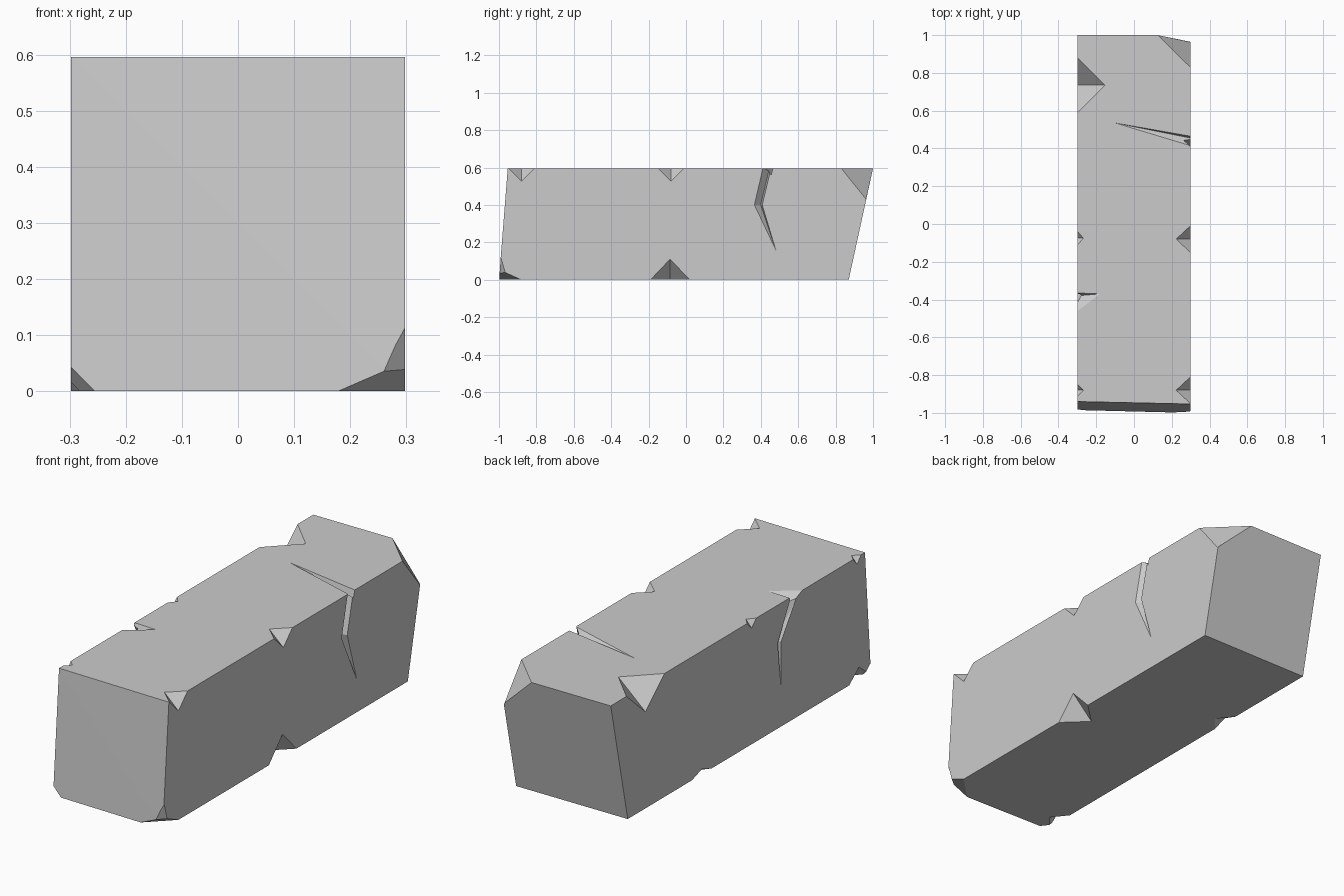
import bpy, bmesh
from mathutils import Vector

cube = bpy.data.objects.get("Cube")
if cube:
    bpy.data.objects.remove(cube, do_unlink=True)

stone = bpy.data.materials.new("light grey stone")
stone.use_nodes = True
GREY = (0.6, 0.6, 0.6, 1)
stone.diffuse_color = GREY
stone.node_tree.nodes["Principled BSDF"].inputs["Base Color"].default_value = GREY
W, H = 0.298, 0.596


def hull(name, points):
    """Convex solid around the given points."""
    bm = bmesh.new()
    for p in points:
        bm.verts.new(p)
    res = bmesh.ops.convex_hull(bm, input=bm.verts)
    loose = [v for v in bm.verts if not v.link_faces]
    bmesh.ops.delete(bm, geom=loose, context='VERTS')
    bmesh.ops.recalc_face_normals(bm, faces=bm.faces)
    mesh = bpy.data.meshes.new(name)
    bm.to_mesh(mesh)
    bm.free()
    obj = bpy.data.objects.new(name, mesh)
    bpy.context.collection.objects.link(obj)
    return obj


def carve(points):
    """Cut a convex solid out of the block."""
    cutter = hull("chip_cutter", points)
    cutter.hide_render = True
    bpy.context.view_layer.objects.active = block
    mod = block.modifiers.new("chip", 'BOOLEAN')
    mod.operation, mod.solver, mod.object = 'DIFFERENCE', 'EXACT', cutter
    bpy.ops.object.modifier_apply(modifier=mod.name)
    bpy.data.objects.remove(cutter, do_unlink=True)


def chip(corner, *points):
    """Chip reaching the given surface points, open to the outside at corner."""
    c = Vector(corner)
    pts = [Vector(p) for p in points]
    outside = c * 2 - sum(pts, Vector()) / len(pts)
    carve(pts + [c, outside])


def edge_chip(side, z, y0, y1, inset, rise):
    """Notch on a long edge: inset across the block, rise down or up the side."""
    x, mid = side * W, (y0 + y1) / 2
    dz = rise if z == 0 else -rise
    chip((x, mid, z), (x, y0, z), (x, y1, z),
         (x - side * inset, mid, z), (x, mid, z + dz))


def crack(side, path, depth=0.035):
    """V groove down a side wall; path holds y, z and half width."""
    def ring(y, z, w):
        if w == 0:
            return [(side * W, y, z)]
        return [(side * (W + 0.01), y - w, z), (side * (W + 0.01), y + w, z),
                (side * (W - depth), y + w * 0.6, z)]
    for a, b in zip(path, path[1:]):
        carve(ring(*a) + ring(*b))


# Block with sloping ends
block = hull("stone_block", [
    (-W, -0.985, 0), (W, -1, 0), (-W, -0.94, H), (W, -0.953, H),
    (-W, 0.87, 0), (W, 0.87, 0), (-W, 1, H), (W, 1, H)])
block.data.materials.append(stone)

# Notches along the long edges
for spec in [
    (1, H, -0.95, -0.81, 0.075, 0.07),
    (1, H, -0.15, -0.01, 0.075, 0.07),
    (1, 0, -0.19, 0.02, 0.11, 0.11),
    (-1, H, 0.59, 0.88, 0.145, 0.13),
    (-1, H, -0.11, -0.04, 0.03, 0.035),
    (-1, H, -0.91, -0.85, 0.03, 0.035),
    (-1, 0, 0.23, 0.38, 0.06, 0.025),
    (-1, 0, -0.97, -0.82, 0.06, 0.06),
]:
    edge_chip(*spec)

# Broken corners
chip((W, 1, H), (0.125, 1, H), (W, 0.83, H), (W, 0.963, 0.43))
chip((W, -1, 0), (0.175, -1, 0), (W, -0.88, 0), (W, -0.996, 0.052))
chip((W, -1, 0), (0.243, -1, 0), (W, -0.955, 0), (W, -0.99, 0.12))
chip((-W, -0.985, 0), (-0.255, -0.986, 0), (-W, -0.93, 0), (-W, -0.981, 0.045))

# Cracks running over the top and down the sides
chip((0.3, 0.44, H), (-0.1, 0.535, H), (W, 0.415, H), (W, 0.465, H), (W, 0.455, H - 0.035))
crack(1, [(0.435, 0.62, 0.028), (0.383, 0.4, 0.027), (0.48, 0.16, 0)])
chip((-W, -0.41, H), (-0.18, -0.37, H), (-W, -0.365, H), (-W, -0.46, H), (-W, -0.38, H - 0.035))
crack(-1, [(-0.42, 0.62, 0.035), (-0.29, 0.41, 0.018), (-0.3, 0.18, 0)], 0.025)

for poly in block.data.polygons:
    poly.use_smooth = False
    poly.material_index = 0
